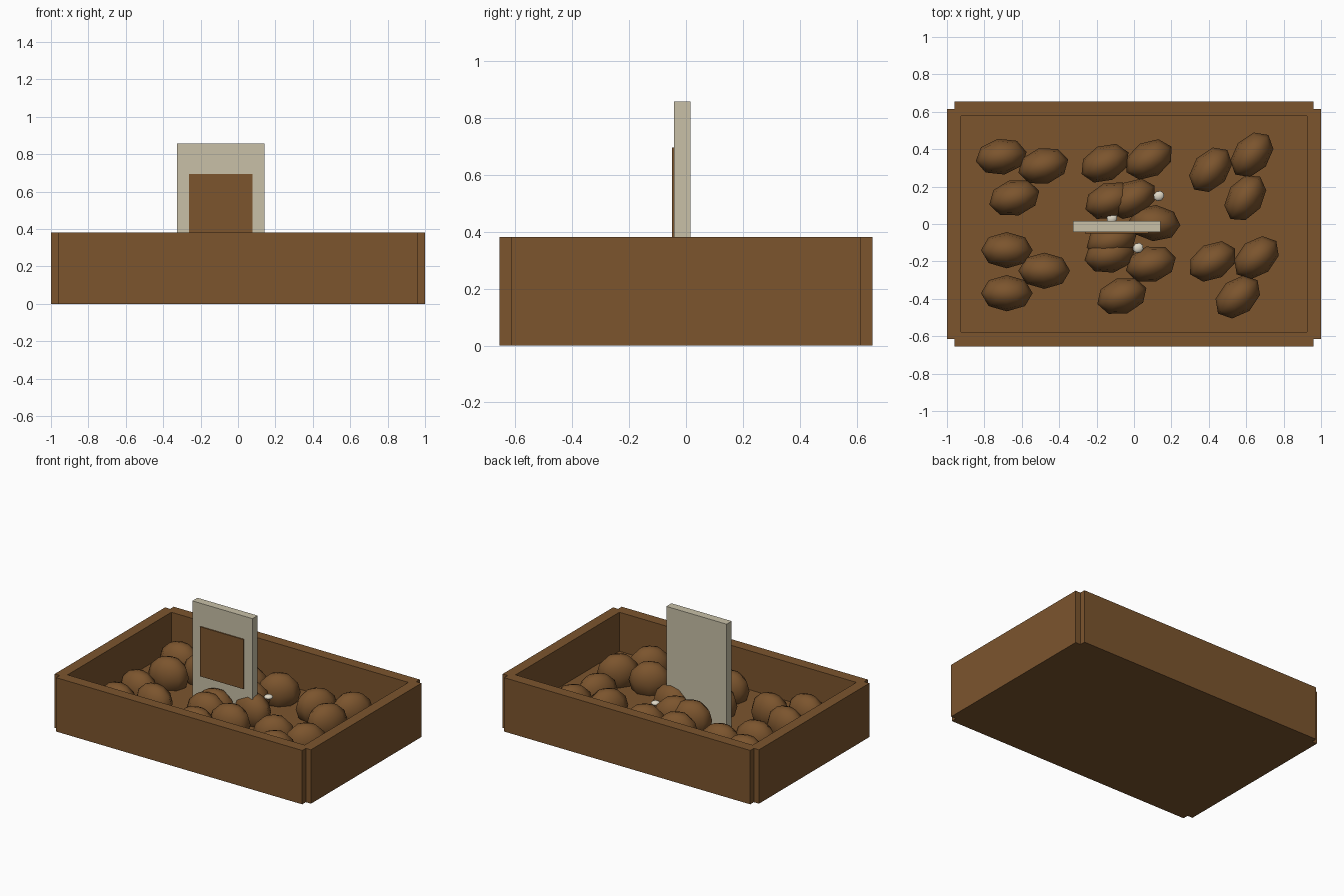
import bpy, math

if "Cube" in bpy.data.objects:
    bpy.data.objects.remove(bpy.data.objects["Cube"])

def material(name, rgb):
    m = bpy.data.materials.new(name)
    m.diffuse_color = (*rgb, 1)
    m.use_nodes = True
    m.node_tree.nodes["Principled BSDF"].inputs["Base Color"].default_value = m.diffuse_color
    return m

BROWN = material("brown wood", (0.2, 0.09, 0.027))
CREAM = material("cream board", (0.58, 0.53, 0.39))
WHITE = material("pale bud", (0.74, 0.69, 0.57))

def box(name, x0, x1, y0, y1, z0, z1, mat):
    bpy.ops.mesh.primitive_cube_add(size=1, location=((x0 + x1) / 2, (y0 + y1) / 2, (z0 + z1) / 2))
    o = bpy.context.object
    o.name = name
    o.scale = (x1 - x0, y1 - y0, z1 - z0)
    bpy.ops.object.transform_apply(location=False, rotation=False, scale=True)
    o.data.materials.append(mat)
    return o

def ball(name, loc, radii, angle, seg, rings, mat):
    bpy.ops.mesh.primitive_uv_sphere_add(segments=seg, ring_count=rings, radius=1,
                                         location=loc, rotation=(0, 0, math.radians(angle)))
    o = bpy.context.object
    o.name = name
    o.scale = radii
    o.data.materials.append(mat)
    bpy.ops.object.shade_smooth()
    return o

# Crate: floor, long walls and short walls with notched corners
box("crate_floor", -0.95, 0.95, -0.6, 0.6, 0, 0.105, BROWN)
for s, side in ((-1, "front"), (1, "back")):
    y = sorted((s * 0.578, s * 0.655))
    box(side + "_wall", -0.96, 0.96, *y, 0, 0.38, BROWN)
for s, side in ((-1, "left"), (1, "right")):
    x = sorted((s * 0.925, s))
    box(side + "_wall", *x, -0.615, 0.615, 0, 0.38, BROWN)

# Sign board standing in the crate, with a thin label
box("sign_board", -0.327, 0.143, -0.042, 0.015, 0.001, 0.857, CREAM)
box("sign_label", -0.263, 0.077, -0.05, -0.0415, 0.345, 0.695, BROWN)

# Potatoes: x, y, turn in degrees
POTATOES = [
    (-.71, .36, 10), (-.485, .31, 15), (-.64, .14, 15),
    (-.68, -.14, 0), (-.48, -.25, 0), (-.68, -.37, 0),
    (-.155, .325, 25), (.08, .345, 30), (-.13, .125, 20),
    (-.01, .135, 30), (.11, .005, -5), (-.13, -.165, 12),
    (-.12, -.09, 15), (.09, -.215, 15), (-.065, -.385, 18),
    (.41, .29, 50), (.63, .37, 50), (.595, .14, 55),
    (.42, -.20, 30), (.655, -.18, 40), (.555, -.39, 40),
]
for x, y, a in POTATOES:
    ball("potato", (x, y, 0.18), (0.138, 0.097, 0.13), a, 8, 6, BROWN)

# Small pale buds among the potatoes
for x, y in ((.133, .15), (-.118, .03), (.022, -.128)):
    ball("bud", (x, y, 0.23), (0.03, 0.027, 0.016), 30, 8, 6, WHITE)
